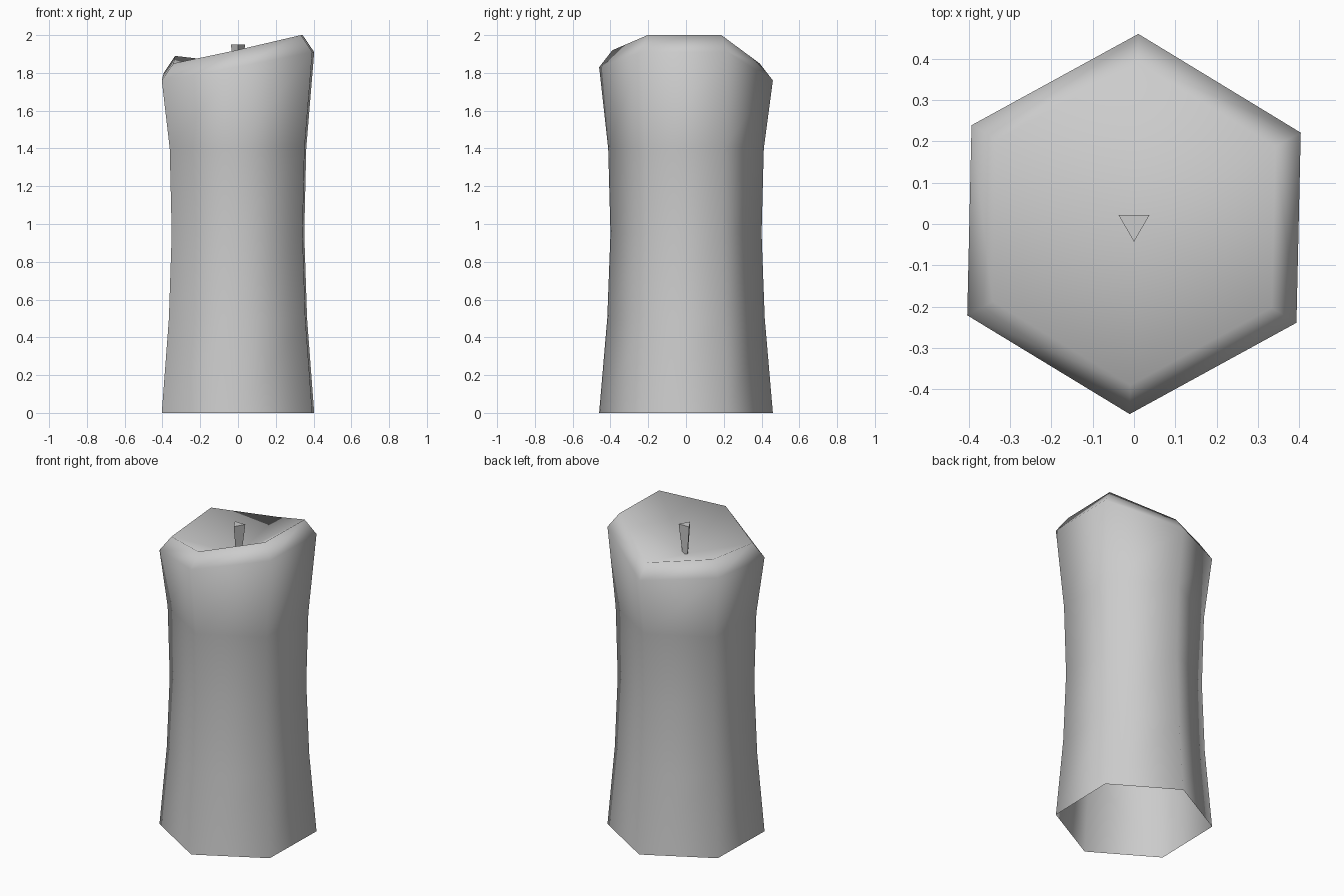
import bpy, bmesh
from math import radians, cos, sin

cube = bpy.data.objects.get("Cube")
if cube:
    bpy.data.objects.remove(cube)

SIDES = 6
TWIST = radians(28.7)
wax = bpy.data.materials.new("wax_grey")
wax.use_nodes = True
colour = (0.6, 0.6, 0.6, 1)
wax.diffuse_color = colour
wax.node_tree.nodes["Principled BSDF"].inputs["Base Color"].default_value = colour


def ring(bm, radius, heights, sides=SIDES, turn=TWIST):
    """Polygon of vertices, one height per corner."""
    verts = []
    for i, z in enumerate(heights):
        a = turn + radians(360 / sides) * i
        verts.append(bm.verts.new((radius * cos(a), radius * sin(a), z)))
    return verts


def bridge(bm, low, high):
    n = len(low)
    for i in range(n):
        j = (i + 1) % n
        bm.faces.new((low[i], low[j], high[j], high[i]))


def finish(bm, name, smooth):
    mesh = bpy.data.meshes.new(name)
    bm.to_mesh(mesh)
    bm.free()
    mesh.materials.append(wax)
    for p in mesh.polygons:
        p.use_smooth = smooth
    obj = bpy.data.objects.new(name, mesh)
    bpy.context.collection.objects.link(obj)
    return obj


# Candle body: waisted hexagonal wall, open below, uneven melted rim
bm = bmesh.new()
rim_heights = [2.0, 1.85, 1.89, 1.85, 1.92, 2.0]
rings = [ring(bm, r, [z] * SIDES)
         for r, z in ((0.46, 0), (0.417, 0.5), (0.4, 0.95), (0.412, 1.4))]
rings.append(ring(bm, 0.46, [z - 0.09 for z in rim_heights]))
rings.append(ring(bm, 0.39, rim_heights))
for low, high in zip(rings, rings[1:]):
    bridge(bm, low, high)

# Sunken top: fan from the rim down to the foot of the wick
centre = bm.verts.new((0, 0, 1.76))
rim = rings[-1]
for i in range(SIDES):
    bm.faces.new((rim[i], rim[(i + 1) % SIDES], centre))
finish(bm, "candle_body", True)

# Wick: three-sided, widening upward
bm = bmesh.new()
foot = ring(bm, 0.018, [1.74] * 3, 3, radians(30))
tip = ring(bm, 0.043, [1.95] * 3, 3, radians(30))
bridge(bm, foot, tip)
bm.faces.new(tip)
finish(bm, "wick", False)
